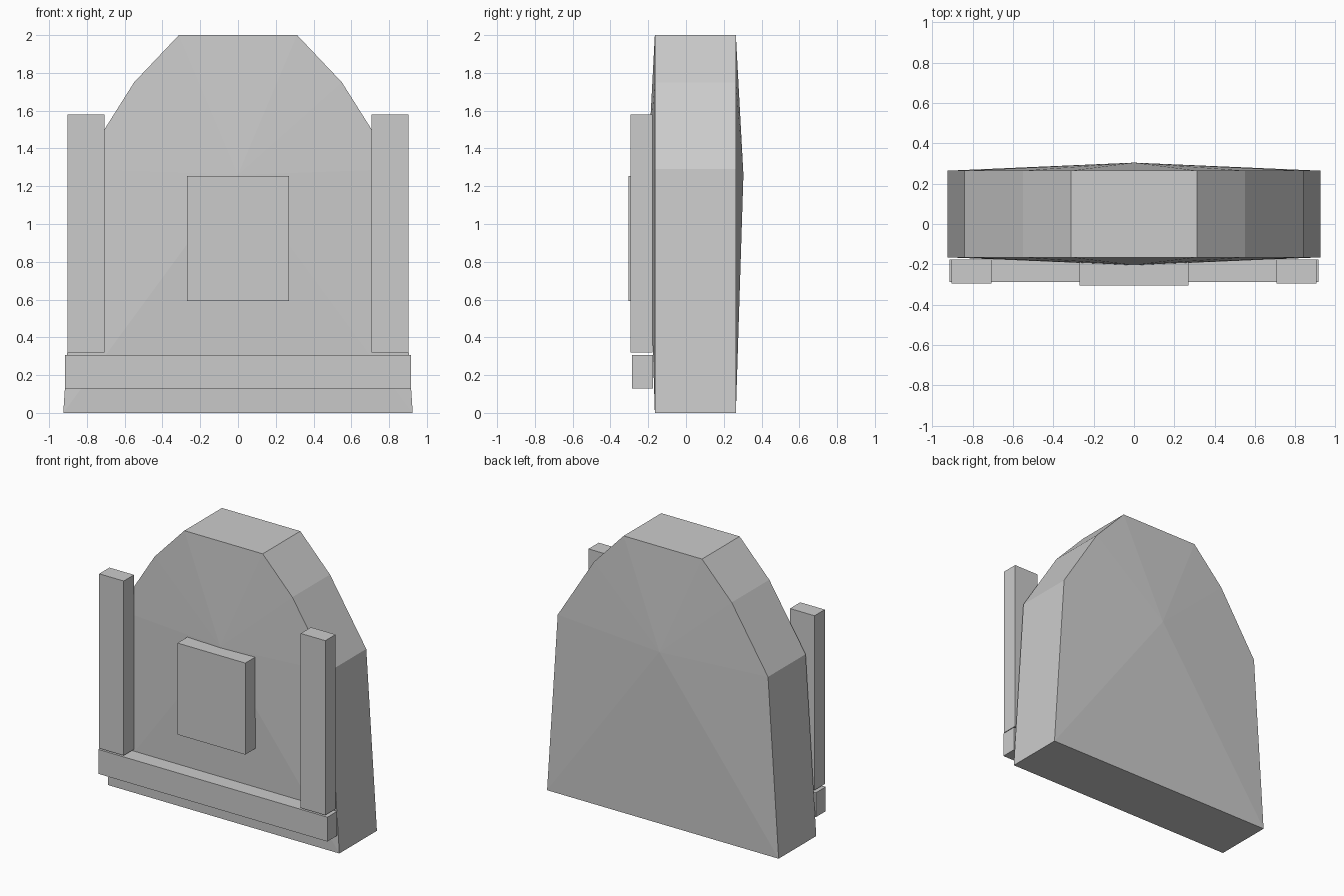
import bpy
import bmesh
from mathutils import Matrix

if "Cube" in bpy.data.objects:
    bpy.data.objects.remove(bpy.data.objects["Cube"])


def finish(name, bm):
    bmesh.ops.recalc_face_normals(bm, faces=bm.faces)
    mesh = bpy.data.meshes.new(name)
    bm.to_mesh(mesh)
    bm.free()
    obj = bpy.data.objects.new(name, mesh)
    bpy.context.collection.objects.link(obj)
    return obj


def box(name, x, y, z):
    """Box from (min, max) pairs on each axis."""
    bm = bmesh.new()
    size = [b - a for a, b in (x, y, z)]
    mid = [(a + b) / 2 for a, b in (x, y, z)]
    bmesh.ops.create_cube(
        bm, size=1, matrix=Matrix.Translation(mid) @ Matrix.Diagonal((*size, 1)))
    return finish(name, bm)


# Slab: tapered outline with chamfered top, both faces swelling to a centre point
half = [(0.925, 0), (0.84, 1.29), (0.55, 1.75), (0.313, 2.0)]
outline = half + [(-x, z) for x, z in reversed(half)]
bm = bmesh.new()
rings = []
for y, peak in ((-0.165, -0.204), (0.264, 0.304)):
    ring = [bm.verts.new((x, y, z)) for x, z in outline]
    apex = bm.verts.new((0, peak, 1.26))
    for a, b in zip(ring, ring[1:] + ring[:1]):
        bm.faces.new((a, b, apex))
    rings.append(ring)
front, back = rings
for i in range(len(front)):
    j = (i + 1) % len(front)
    bm.faces.new((front[i], front[j], back[j], back[i]))
finish("slab", bm)

# Raised frame on the front: two posts and a bottom rail
for side, x in (("left", (-0.903, -0.707)), ("right", (0.707, 0.903))):
    box(side + "_post", x, (-0.294, -0.177), (0.32, 1.58))
box("bottom_rail", (-0.915, 0.915), (-0.287, -0.175), (0.13, 0.306))

# Central plaque
box("plaque", (-0.271, 0.271), (-0.304, -0.185), (0.592, 1.253))
